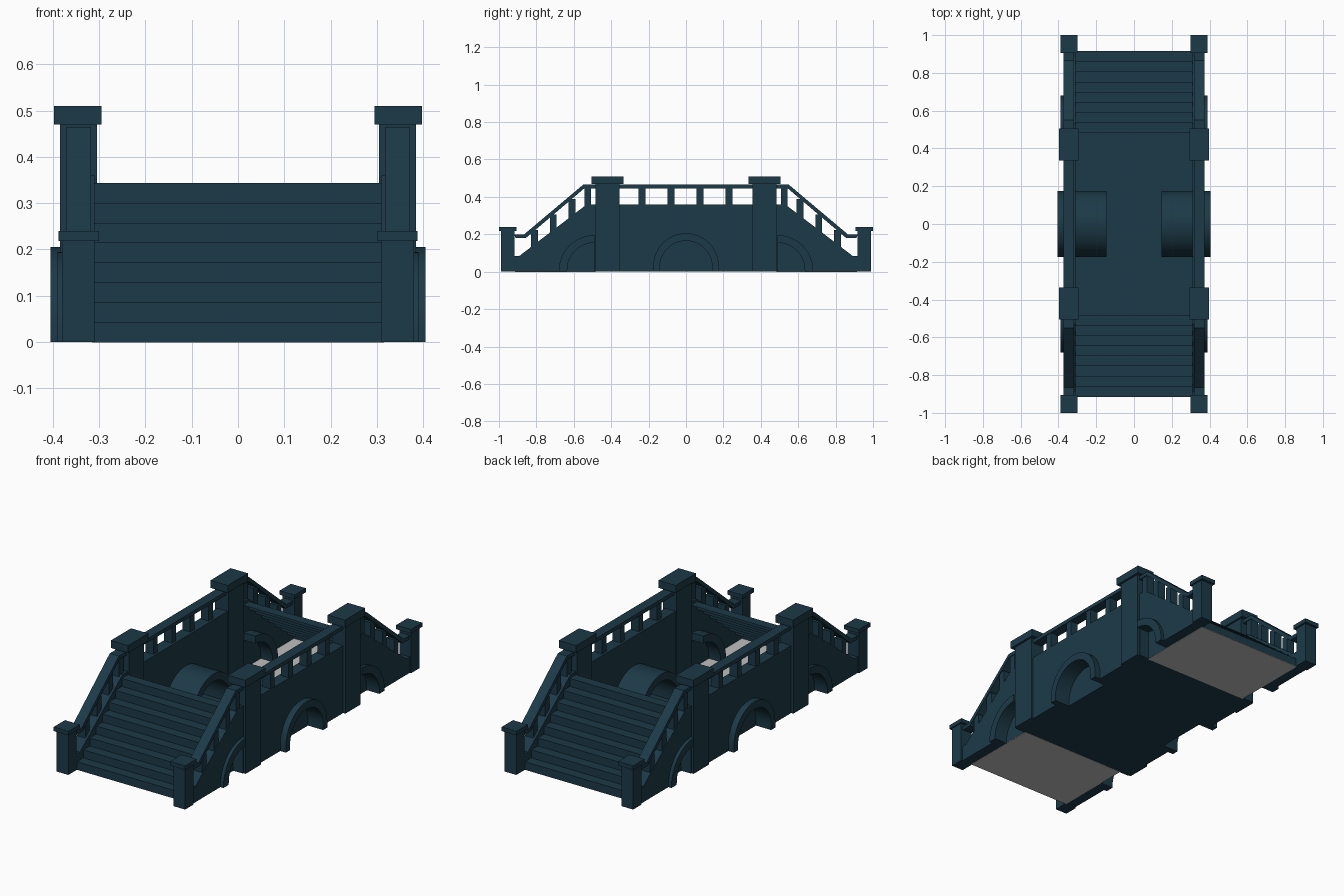
import bpy, bmesh, math

if "Cube" in bpy.data.objects:
    bpy.data.objects.remove(bpy.data.objects["Cube"])


def material(name, rgb):
    m = bpy.data.materials.new(name)
    m.diffuse_color = (*rgb, 1)
    m.use_nodes = True
    m.node_tree.nodes["Principled BSDF"].inputs["Base Color"].default_value = m.diffuse_color
    return m


SLATE = material("dark slate blue", (0.0115, 0.042, 0.064))
GREY = material("light grey", (0.52, 0.52, 0.52))


def finish(bm, name, recalc=True, mat=SLATE):
    if recalc:
        bmesh.ops.recalc_face_normals(bm, faces=bm.faces)
    me = bpy.data.meshes.new(name)
    bm.to_mesh(me)
    bm.free()
    me.materials.append(mat)
    ob = bpy.data.objects.new(name, me)
    bpy.context.collection.objects.link(ob)
    return ob


def box(name, x0, x1, y0, y1, z0, z1, mat=SLATE):
    bm = bmesh.new()
    bmesh.ops.create_cube(bm, size=1)
    for v in bm.verts:
        v.co = ((x0 + x1) / 2 + v.co.x * (x1 - x0),
                (y0 + y1) / 2 + v.co.y * (y1 - y0),
                (z0 + z1) / 2 + v.co.z * (z1 - z0))
    return finish(bm, name, mat=mat)


def extrude(name, pts, x0, x1):
    """Extrude a closed (y, z) outline along x."""
    bm = bmesh.new()
    a = [bm.verts.new((x0, y, z)) for y, z in pts]
    b = [bm.verts.new((x1, y, z)) for y, z in pts]
    bm.faces.new(a)
    bm.faces.new(b[::-1])
    for i in range(len(pts)):
        j = (i + 1) % len(pts)
        bm.faces.new((a[i], b[i], b[j], a[j]))
    return finish(bm, name)


def arc(cy, cz, r, a0, a1, n):
    return [(cy + r * math.cos(math.radians(a0 + (a1 - a0) * i / n)),
             cz + r * math.sin(math.radians(a0 + (a1 - a0) * i / n))) for i in range(n + 1)]


def flip(pts):
    return [(-y, z) for y, z in pts[::-1]]


def smooth(ob):
    bpy.ops.object.select_all(action='DESELECT')
    ob.select_set(True)
    bpy.context.view_layer.objects.active = ob
    bpy.ops.object.shade_smooth_by_angle(angle=math.radians(30))


# outlines in the y-z plane
top = [(-0.92, 0.085), (-0.89, 0.085), (-0.53, 0.36), (0.53, 0.36), (0.89, 0.085), (0.92, 0.085)]
mid_hole = [(0.14, 0)] + arc(0, 0.025, 0.14, 0, 180, 24) + [(-0.14, 0)]
end_hole = [(0.635, 0)] + arc(0.49, 0.01, 0.145, 0, 90, 12) + [(0.49, 0)]
wall = [(-0.92, 0)] + top + [(0.92, 0)] + end_hole + mid_hole + flip(end_hole)
mid_ring = ([(0.175, 0)] + arc(0, 0.03, 0.175, 0, 180, 24) + [(-0.175, 0)]
            + mid_hole[::-1])
end_ring = [(0.68, 0)] + arc(0.49, 0.005, 0.19, 0, 90, 12) + arc(0.49, 0.01, 0.145, 90, 0, 12) + [(0.635, 0)]
rail_top = [(-0.92, 0.2), (-0.865, 0.2), (-0.55, 0.465), (0.55, 0.465), (0.865, 0.2), (0.92, 0.2)]
rail = rail_top + [(y * 0.99, z - 0.02) for y, z in rail_top[::-1]]

for s, side in ((-1, "left"), (1, "right")):
    def bx(name, x0, x1, *r):
        return box(name, min(s * x0, s * x1), max(s * x0, s * x1), *r)

    # side wall with arch recesses, and its solid inner lining
    extrude(side + "_wall", wall, s * 0.315, s * 0.372)
    extrude(side + "_wall_lining", [(-0.92, 0)] + top + [(0.92, 0)], s * 0.31, s * 0.315)
    extrude(side + "_handrail", rail, s * 0.318, s * 0.372)
    smooth(extrude(side + "_middle_arch", mid_ring, s * 0.145, s * 0.405))
    for y in (-0.235, -0.08, 0.075, 0.23):
        bx(side + "_baluster", 0.322, 0.368, y - 0.018, y + 0.018, 0.35, 0.455)

    for t, end in ((-1, "front"), (1, "back")):
        tag = side + "_" + end

        def by(name, x0, x1, y0, y1, z0, z1):
            bx(tag + name, x0, x1, min(t * y0, t * y1), max(t * y0, t * y1), z0, z1)

        # tall pillar and low end post, both capped
        by("_pillar", 0.305, 0.385, 0.355, 0.485, 0, 0.475)
        by("_pillar_cap", 0.295, 0.397, 0.335, 0.505, 0.47, 0.51)
        by("_end_post", 0.31, 0.38, 0.917, 0.988, 0, 0.222)
        by("_end_post_cap", 0.3, 0.388, 0.905, 1.0, 0.218, 0.24)
        smooth(extrude(tag + "_end_arch", end_ring if t > 0 else flip(end_ring), s * 0.24, s * 0.39))
        # balusters following the slope
        for y in (0.525, 0.61, 0.71, 0.81):
            z = min(0.36, 0.36 - (y - 0.53) * 0.764)
            zt = min(0.45, 0.44 - (y - 0.55) * 0.84)
            by("_sloped_baluster", 0.322, 0.368, y - 0.018, y + 0.018, z - 0.03, zt)

for t, end in ((-1, "front"), (1, "back")):
    # stair flight: open shell of treads and risers
    line = [(0.915, 0)]
    for i in range(8):
        y = 0.915 - i * 0.054
        line += [(y, (i + 1) * 0.0429), (max(y - 0.054, 0.485), (i + 1) * 0.0429)]
    bm = bmesh.new()
    a = [bm.verts.new((-0.315 * t, t * y, z)) for y, z in line]
    b = [bm.verts.new((0.315 * t, t * y, z)) for y, z in line]
    for i in range(len(line) - 1):
        f = bm.faces.new((a[i], b[i], b[i + 1], a[i + 1]))
        f.normal_update()
        if f.normal.z < -0.5 or f.normal.y * t < -0.5:
            f.normal_flip()
    finish(bm, end + "_stairs", recalc=False)
    # pale base under the flight
    y0, y1 = sorted((t * 0.485, t * 0.914))
    box(end + "_stair_base", -0.315, 0.315, y0, y1, -0.001, 0.002, GREY)

# floor of the open middle
box("middle_floor", -0.315, 0.315, -0.485, 0.485, 0, 0.003)
